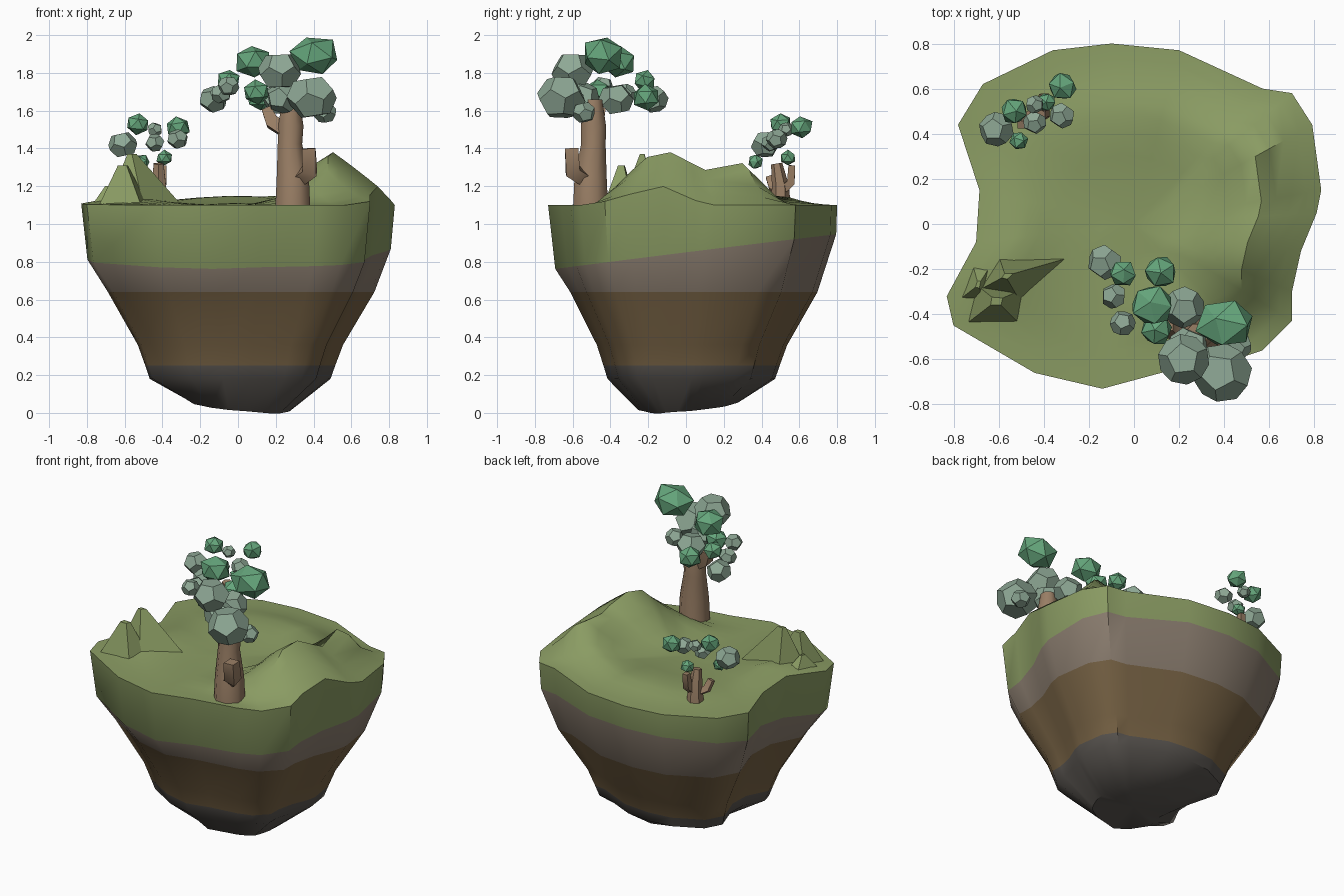
import bpy, bmesh, math, random
from mathutils import Vector, Matrix

if "Cube" in bpy.data.objects:
    bpy.data.objects.remove(bpy.data.objects["Cube"])

random.seed(4)


def mat(name, r, g, b):
    m = bpy.data.materials.new(name)
    m.diffuse_color = (r, g, b, 1)
    m.use_nodes = True
    m.node_tree.nodes["Principled BSDF"].inputs["Base Color"].default_value = m.diffuse_color
    return m


GRASS = mat("grass", .255, .33, .125)
CLAY = mat("clay", .25, .20, .155)
SOIL = mat("soil", .18, .12, .057)
STONE = mat("stone", .10, .09, .08)
BARK = mat("bark", .32, .21, .13)
LEAF = mat("leaf_green", .13, .38, .20)
SAGE = mat("leaf_sage", .27, .39, .30)


def finish(bm, name, mats, smooth=None):
    bmesh.ops.recalc_face_normals(bm, faces=bm.faces[:])
    me = bpy.data.meshes.new(name)
    bm.to_mesh(me)
    bm.free()
    for m in mats:
        me.materials.append(m)
    ob = bpy.data.objects.new(name, me)
    bpy.context.collection.objects.link(ob)
    if smooth:
        bpy.ops.object.select_all(action='DESELECT')
        ob.select_set(True)
        bpy.context.view_layer.objects.active = ob
        bpy.ops.object.shade_smooth_by_angle(angle=math.radians(smooth))
    return ob


def bridge(bm, a, b, index=0):
    n = len(a)
    for i in range(n):
        f = bm.faces.new((a[i], a[(i + 1) % n], b[(i + 1) % n], b[i]))
        f.material_index = index


def fan(bm, ring, co, index=0):
    c = bm.verts.new(co)
    for i in range(len(ring)):
        bm.faces.new((ring[i - 1], ring[i], c)).material_index = index


# Island: rim outline, scaled into rings for the ground and the cliffs
RIM = [(-.10, .80), (.20, .77), (.57, .60), (.70, .58), (.79, .44), (.83, .15),
       (.81, .05), (.74, -.12), (.70, -.30), (.70, -.43), (.57, -.56), (.42, -.61),
       (.12, -.66), (-.14, -.73), (-.44, -.66), (-.80, -.45), (-.83, -.32),
       (-.70, -.08), (-.685, .15), (-.78, .44), (-.67, .62), (-.36, .77)]
RIDGE = [(-.5, 0), (-.14, .31), (.15, .16), (.31, .27), (.56, 0)]


def ground(x, y, s):
    """Height of the grass: long ridge on the right, low swell at left and back."""
    h = 0
    for (y0, h0), (y1, h1) in zip(RIDGE, RIDGE[1:]):
        if y0 <= y <= y1:
            h = h0 + (h1 - h0) * (y - y0) / (y1 - y0)
    top = .48 + .25 * (y + .15)
    h *= max(0, min(1, 1 - (top - x) / .3))
    h += .09 * math.exp(-((x + .66) ** 2 + (y + .1) ** 2) / .06)
    h += .05 * math.exp(-(x ** 2 / .2 + (y - .45) ** 2 / .06))
    edge = .33 * max(0, min(1, (.12 - y) / .2))      # rim lifts beside the ridge
    return 1.10 + h * min(1, edge + (1 - edge) * (1 - s) / .32)


bm = bmesh.new()
rim = [bm.verts.new((x, y, ground(x, y, 1))) for x, y in RIM]
prev = rim
for s in (.92, .84, .76, .68, .60, .50, .38, .2):
    ring = [bm.verts.new((x * s, y * s, ground(x * s, y * s, s))) for x, y in RIM]
    bridge(bm, prev, ring)
    prev = ring
fan(bm, prev, (0, 0, 1.11))

prev = rim
for k, (s, z) in enumerate([(.97, .83), (.87, .64), (.67, .36), (.62, .25), (.59, .18), (.33, .035)]):
    ring = []
    for i, (x, y) in enumerate(RIM):
        q, h = s, z
        if k == 0:                      # grass hangs lower at the front
            q += .03 * y
            h += .02 + .12 * y
        else:                           # front left corner is drawn in
            q *= 1 - .05 * max(0, -x - y) / 1.25
        if k == 5:                      # uneven underside, lowest at the front right
            q += .03 * math.sin(i * 1.1)
            h -= .04 * (x - y) / 1.2
        ring.append(bm.verts.new((x * q, y * q, h)))
    bridge(bm, prev, ring, (0, 1, 2, 2, 3, 3)[k])
    prev = ring
fan(bm, prev, (0, 0, .04), 3)
finish(bm, "floating_island", [GRASS, CLAY, SOIL, STONE], 44)


# Grassy crags at the front left
def crag(name, base, tip, lean):
    bm = bmesh.new()
    low = [bm.verts.new((x, y, 1.09)) for x, y in base]
    t = Vector(tip)
    high = [bm.verts.new(t + (Vector((x, y, tip[2])) - t) * lean) for x, y in base]
    bridge(bm, low, high)
    bm.faces.new(high)
    finish(bm, name, [GRASS])


crag("front_crag", [(-.74, -.44), (-.51, -.44), (-.47, -.28), (-.71, -.26)], (-.61, -.34, 1.31), .2)
crag("rear_crag", [(-.70, -.30), (-.50, -.35), (-.29, -.15), (-.60, -.14)], (-.57, -.23, 1.37), .12)
crag("small_crag", [(-.78, -.34), (-.66, -.36), (-.62, -.16), (-.72, -.16)], (-.69, -.27, 1.2), .15)


# Trunks and branches: tapered tubes along a path of (x, y, z, radius)
def tube(name, path, sides):
    bm = bmesh.new()
    pts = [Vector(p[:3]) for p in path]
    prev = None
    for i, p in enumerate(pts):
        d = pts[min(i + 1, len(pts) - 1)] - pts[max(i - 1, 0)]
        rot = Vector((0, 0, 1)).rotation_difference(d.normalized())
        ring = []
        for j in range(sides):
            a = math.tau * (j + .5) / sides
            ring.append(bm.verts.new(p + rot @ Vector((math.cos(a), math.sin(a), 0)) * path[i][3]))
        if prev:
            bridge(bm, prev, ring)
        else:
            bm.faces.new(ring)
        prev = ring
    bm.faces.new(prev)
    finish(bm, name, [BARK], 50)


tube("big_trunk", [(.29, -.505, 1.09, .10), (.29, -.505, 1.25, .092), (.275, -.49, 1.42, .07),
                   (.28, -.49, 1.52, .072), (.28, -.49, 1.66, .05)], 8)
tube("big_side_stub", [(.32, -.53, 1.24, .05), (.38, -.60, 1.28, .055), (.375, -.605, 1.40, .05)], 4)
tube("big_left_branch", [(.26, -.49, 1.49, .05), (.18, -.47, 1.54, .05), (.15, -.45, 1.61, .035)], 4)
tube("small_trunk", [(-.42, .50, 1.09, .055), (-.42, .50, 1.2, .045), (-.42, .48, 1.32, .03)], 6)
tube("small_branch_back", [(-.41, .50, 1.17, .03), (-.40, .555, 1.22, .03), (-.395, .56, 1.31, .025)], 4)
tube("small_branch_left", [(-.42, .50, 1.16, .028), (-.48, .46, 1.19, .03), (-.50, .44, 1.25, .025)], 4)


# Leaf clumps: uneven green icosahedra and sage dodecahedra
def clump(name, x, y, z, r, sage, wide=1.06):
    bm = bmesh.new()
    bmesh.ops.create_icosphere(bm, subdivisions=1, radius=1)
    if sage:
        centres = [f.calc_center_median().normalized() for f in bm.faces]
        bm.clear()
        for c in centres:
            bm.verts.new(c)
    else:
        points = [v.co.copy() for v in bm.verts]
        bm.clear()
        for p in points:
            bm.verts.new(p * random.uniform(.94, 1.1))
    bmesh.ops.convex_hull(bm, input=bm.verts[:])
    bmesh.ops.dissolve_limit(bm, angle_limit=.2, verts=bm.verts[:], edges=bm.edges[:])
    spin = Matrix.Rotation(random.uniform(0, 6), 4, 'Z') @ Matrix.Rotation(random.uniform(-.5, .5), 4, 'X')
    shape = Matrix.Diagonal((wide, 1.04, .97, 1))
    bmesh.ops.transform(bm, verts=bm.verts[:], matrix=Matrix.Translation((x, y, z)) @ shape @ spin
                        @ Matrix.Scale(r, 4))
    finish(bm, name, [SAGE if sage else LEAF])


BIG_GREEN = [(.405, -.44, 1.89, .11, 1.22), (.08, -.36, 1.86, .09), (.12, -.21, 1.67, .07),
             (-.05, -.22, 1.76, .06), (.10, -.47, 1.70, .07)]
BIG_SAGE = [(.39, -.66, 1.67, .127), (.22, -.60, 1.81, .11), (.22, -.37, 1.66, .09),
            (-.13, -.17, 1.66, .075), (-.09, -.32, 1.69, .055), (-.05, -.44, 1.73, .055),
            (.46, -.54, 1.59, .06), (.24, -.55, 1.67, .09)]
SMALL_GREEN = [(-.53, .50, 1.53, .06), (-.51, .37, 1.33, .042), (-.39, .54, 1.35, .042),
               (-.32, .61, 1.51, .062)]
SMALL_SAGE = [(-.61, .42, 1.42, .075), (-.44, .45, 1.43, .05), (-.44, .53, 1.50, .04),
              (-.32, .48, 1.45, .055)]
for label, items, sage in (("big_tree_green_leaves", BIG_GREEN, False), ("big_tree_sage_leaves", BIG_SAGE, True),
                           ("small_tree_green_leaves", SMALL_GREEN, False),
                           ("small_tree_sage_leaves", SMALL_SAGE, True)):
    for i, c in enumerate(items):
        clump(f"{label}_{i + 1}", *c[:4], sage, *c[4:])
